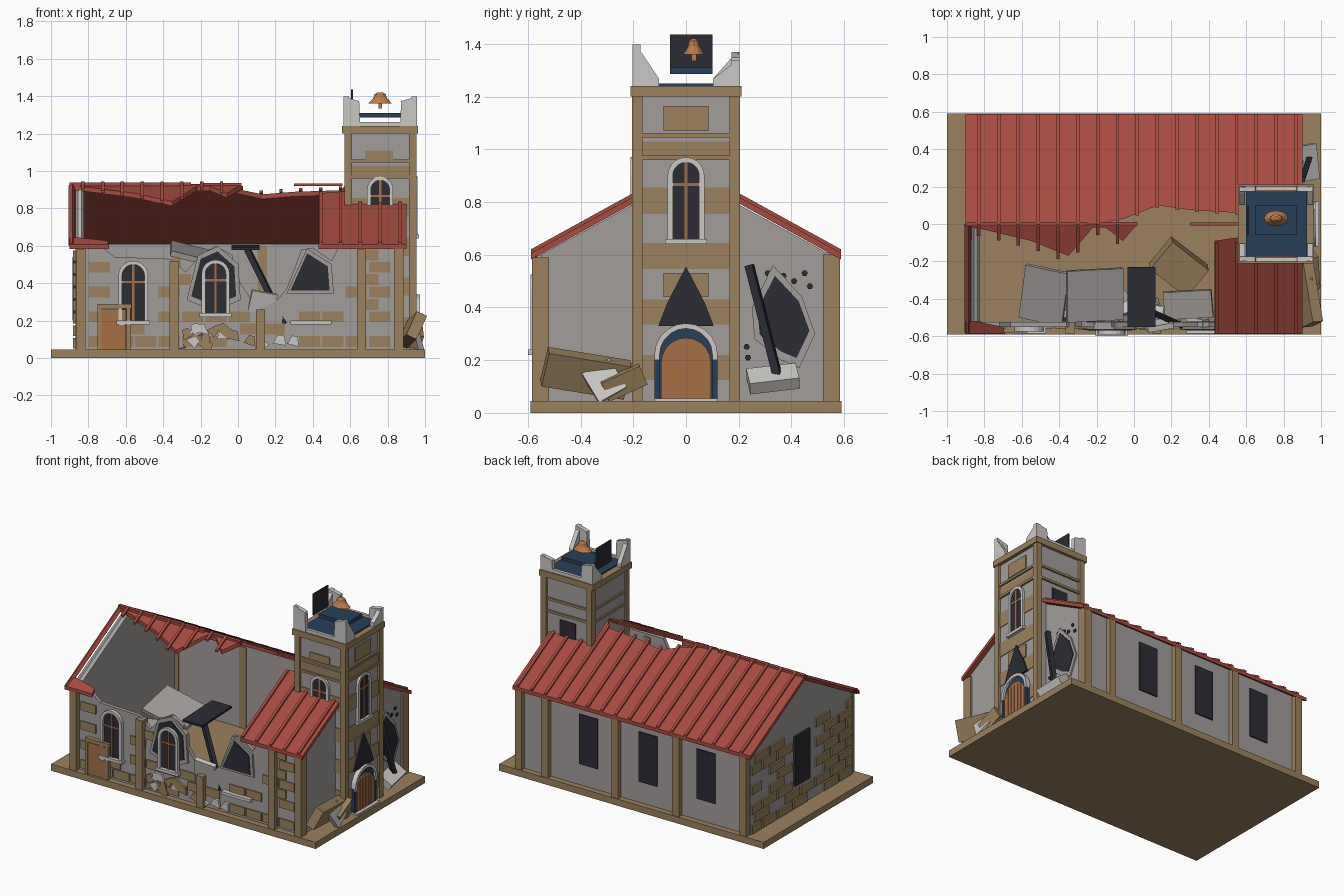
import bpy, bmesh, math, random
from mathutils import Vector, Euler

if "Cube" in bpy.data.objects:
    bpy.data.objects.remove(bpy.data.objects["Cube"])

random.seed(4)
COL = {"tan": (0.33, 0.22, 0.11), "red": (0.38, 0.07, 0.05), "dark": (0.025, 0.025, 0.035),
       "brown": (0.38, 0.16, 0.06), "blue": (0.02, 0.05, 0.1), "white": (0.6, 0.58, 0.56),
       "grey": (0.36, 0.34, 0.33), "copper": (0.5, 0.2, 0.07)}
MATS = {}
for k, c in COL.items():
    MATS[k] = bpy.data.materials.new(k)
    MATS[k].diffuse_color = (*c, 1)


def finish(name, bm, col):
    bmesh.ops.recalc_face_normals(bm, faces=bm.faces)
    me = bpy.data.meshes.new(name)
    bm.to_mesh(me)
    bm.free()
    me.materials.append(MATS[col])
    ob = bpy.data.objects.new(name, me)
    bpy.context.collection.objects.link(ob)
    return ob


def add_prism(bm, pts, vec):
    a = [bm.verts.new(p) for p in pts]
    b = [bm.verts.new(Vector(p) + Vector(vec)) for p in pts]
    bm.faces.new(a)
    bm.faces.new(b[::-1])
    for i in range(len(a)):
        j = (i + 1) % len(a)
        bm.faces.new((a[i], b[i], b[j], a[j]))


def prism(name, pts, vec, col):
    bm = bmesh.new()
    add_prism(bm, pts, vec)
    return finish(name, bm, col)


def slab(name, uz, axis, d0, d1, col):
    """Outline (u, z) on a plane across the given axis, thick from d0 to d1."""
    if axis == "y":
        return prism(name, [(u, d0, z) for u, z in uz], (0, d1 - d0, 0), col)
    return prism(name, [(d0, u, z) for u, z in uz], (d1 - d0, 0, 0), col)


def boxes(name, items, col):
    """Axis aligned boxes (x0, x1, y0, y1, z0, z1) in one object."""
    bm = bmesh.new()
    for x0, x1, y0, y1, z0, z1 in items:
        add_prism(bm, [(x0, y0, z0), (x1, y0, z0), (x1, y1, z0), (x0, y1, z0)], (0, 0, z1 - z0))
    return finish(name, bm, col)


def chunk(name, loc, size, rot, col, taper=1.0):
    """Tilted block of debris, narrowed at its top."""
    x, y, z = (s / 2 for s in size)
    bm = bmesh.new()
    add_prism(bm, [(-x, -y, -z), (x, -y, -z), (x, y, -z), (-x, y, -z)], (0, 0, 2 * z))
    for v in bm.verts:
        if v.co.z > 0:
            v.co.x *= taper
        v.co = Euler([math.radians(a) for a in rot]).to_matrix() @ v.co + Vector(loc)
    return finish(name, bm, col)


def beam(name, p, q, w, col):
    p, q = Vector(p), Vector(q)
    d = q - p
    a = d.cross(Vector((0.3, 1, 0.1))).normalized() * w / 2
    b = d.cross(a).normalized() * w / 2
    return prism(name, [p + a + b, p - a + b, p - a - b, p + a - b], d, col)


def rect(u0, u1, z0, z1):
    return [(u0, z0), (u1, z0), (u1, z1), (u0, z1)]


def arch(c, z0, spring, r, n=10):
    top = [(c + r * math.cos(math.pi * i / n), spring + r * math.sin(math.pi * i / n)) for i in range(n + 1)]
    return [(c + r, z0)] + top + [(c - r, z0)]


def arch_window(name, c, z0, spring, r, axis, d, out):
    slab(name + "_glass", arch(c, z0, spring, r), axis, d, d + out * 0.4, "dark")
    slab(name + "_frame", arch(c, z0, spring, r + 0.02) + arch(c, z0, spring, r)[::-1], axis, d, d + out, "white")
    slab(name + "_sill", rect(c - r - .03, c + r + .03, z0 - .02, z0), axis, d, d + out * 1.4, "white")
    slab(name + "_mullion", rect(c - .006, c + .006, z0, spring + r), axis, d, d + out * .7, "brown")
    slab(name + "_bar", rect(c - r, c + r, spring - .04, spring - .028), axis, d, d + out * .7, "brown")


def lerp(table, x):
    for (x0, y0), (x1, y1) in zip(table, table[1:]):
        if x <= x1:
            return y0 + (y1 - y0) * (x - x0) / (x1 - x0)
    return table[-1][1]


# base and nave walls
boxes("base", [(-1, 1, -.59, .59, 0, .045)], "tan")
broken = [(-.87, .59), (-.72, .59), (-.66, .54), (-.36, .53), (-.28, .46), (-.2, .55), (-.12, .6), (-.03, .55),
          (.0, .42), (.06, .33), (.12, .27), (.2, .3), (.26, .37), (.34, .58), (.4, .59), (.5, .52), (.54, .6), (.87, .6)]
slab("front_wall", [(-.87, .04), (.87, .04)] + broken[::-1], "y", -.55, -.525, "grey")
boxes("back_wall", [(-.87, .87, .525, .55, .04, .61)], "grey")
gable = [(-.55, .04), (.55, .04), (.55, .6), (0, .9), (-.55, .6)]
slab("left_gable_wall", gable, "x", -.87, -.845, "grey")
slab("right_gable_wall", gable, "x", .845, .87, "grey")

# wall pillars
boxes("front_pillars", [(x - .025, x + .025, -.585, -.52, .04, t)
                        for x, t in ((-.84, .58), (-.34, .52), (.12, .26), (.66, .58), (.86, .59))], "tan")
boxes("back_pillars", [(x - .025, x + .025, .52, .585, .04, .6) for x in (-.84, -.33, .13, .66, .86)], "tan")

# stone bricks on the front and left walls
front = []
for row in range(8):
    z = .06 + row * .066
    for i in range(14):
        x = -.8 + i * .125 + (row % 2) * .06
        top = min(lerp(broken, x), lerp(broken, x + .11))
        near_window = any(abs(x + .055 - c) < .15 for c in (-.56, -.12, .39)) and z > .2
        if x < .74 and z + .06 < top and not near_window and random.random() < .6:
            front.append((x, x + .115, -.558, -.54, z, z + .058))
boxes("front_bricks", front, "tan")
left = []
for row in range(8):
    z = .05 + row * .067
    for i in range(7):
        y = -.55 + i * .165 - (row % 2) * .08
        y0, y1 = max(y, -.54), min(y + .15, .54)
        if random.random() < .82 and y1 - y0 > .03 and not (y1 > -.08 and y0 < .08 and z > .15):
            left.append((-.882, -.86, y0, y1, z, z + .056))
boxes("left_bricks", left, "tan")

# plain windows at the back and left
boxes("dark_windows", [(x - .07, x + .07, .54, .558, .19, .53) for x in (-.54, -.1, .35)]
      + [(-.885, -.86, -.08, .08, .2, .54)], "dark")

# front windows, the last two smashed open
arch_window("front_window_a", -.56, .2, .44, .06, "y", -.55, -.025)
holes = {"middle_hole": (-.13, .43, [(-.12, -.1), (.0, -.15), (.12, -.1), (.11, .06), (.02, .14), (-.07, .1)]),
         "right_hole": (.38, .43, [(-.1, -.07), (.11, -.07), (.1, .06), (-.01, .13)])}
for n, (cx, cz, pts) in holes.items():
    slab(n + "_rim", [(cx + u * 1.2, cz + v * 1.2) for u, v in pts], "y", -.565, -.53, "grey")
    slab(n, [(cx + u, cz + v) for u, v in pts], "y", -.57, -.52, "dark")
arch_window("front_window_b", -.12, .24, .45, .055, "y", -.565, -.025)
boxes("broken_sill", [(.28, .5, -.585, -.54, .18, .2)], "white")

# side door
boxes("side_door", [(-.73, -.6, -.575, -.54, .045, .26)], "brown")
boxes("side_door_frame", [(-.75, -.57, -.58, -.54, .265, .29), (-.595, -.575, -.58, -.54, .045, .265),
                          (-.75, -.73, -.58, -.54, .045, .265)], "tan")
boxes("door_latch", [(-.64, -.605, -.585, -.57, .17, .185)], "white")

# roof: outlines in plan, lifted onto the slope


def rp(x, y, up=0.0):
    return Vector((x, y, .93 - .55 * abs(y) + up))


back_edge = [(-.9, 0), (-.2, 0), (-.05, .03), (.13, .1), (.3, .075), (.55, .06), (.58, 0), (.9, 0)]
left_edge = [(-.9, -.01), (-.8, -.03), (-.55, -.09), (-.35, -.17), (-.22, -.02), (-.15, -.02), (-.06, -.09), (.02, -.0)]
DOWN = (0, 0, -.025)
prism("back_roof", [rp(x, y) for x, y in back_edge] + [rp(.9, .588), rp(-.9, .588)], DOWN, "red")
prism("front_roof_left", [rp(x, y) for x, y in left_edge] + [rp(.02, .012), rp(-.9, .012)], DOWN, "red")
prism("front_roof_right", [rp(x, y) for x, y in ((.43, -.588), (.9, -.588), (.9, 0), (.58, 0), (.57, -.07), (.43, -.09))],
      DOWN, "red")
prism("eave_scrap", [rp(x, y) for x, y in ((-.9, -.588), (-.69, -.588), (-.7, -.55), (-.85, -.52), (-.9, -.52))], DOWN, "red")
bm = bmesh.new()
for i in range(17):
    x = -.83 + i * .106
    runs = [(lerp(back_edge, x) - .01, .588)]
    if x < 0:
        runs.append((lerp(left_edge, x) - .04, 0))
    elif x > .43:
        runs.append((-.588, -.1))
    for y0, y1 in runs:
        y0 = max(y0, .0) if y1 > .1 else y0
        add_prism(bm, [rp(x - .009, y0), rp(x + .009, y0), rp(x + .009, y1), rp(x - .009, y1)], (0, 0, .014))
finish("roof_ribs", bm, "red")
boxes("ridge", [(-.9, -.25, -.012, .012, .92, .938), (-.2, .02, -.012, .012, .92, .935), (.3, .56, -.008, .008, .92, .932)], "red")
beam("gable_rafter_outer", rp(-.888, 0, -.01), rp(-.888, -.58, -.01), .025, "red")
beam("gable_rafter_inner", rp(-.84, 0, -.03), rp(-.84, -.56, -.03), .022, "white")

# tower
boxes("tower_body", [(.58, .94, -.19, .19, .04, 1.21)], "grey")
boxes("tower_posts", [(x, x + .04, y, y + .04, .04, 1.21) for x in (.57, .915) for y in (-.205, .165)], "tan")
boxes("tower_bands", [(.6, .945, -.195, .18, a, b) for a, b in
                      ((.965, 1.03), (.755, .855), (.545, .645), (.335, .43), (.125, .22))], "tan")
boxes("tower_blocks", [(.93, .947, -.085, .085, 1.07, 1.165), (.93, .947, -.085, .085, .44, .53),
                       (.68, .83, -.197, -.18, 1.06, 1.11)], "tan")
boxes("tower_ledges", [(.57, .953, -.202, .202, z, z + .016) for z in (.96, 1.045)], "tan")
boxes("tower_cornice", [(.555, .963, -.21, .21, 1.2, 1.24)], "tan")
boxes("tower_deck", [(.6, .925, -.175, .175, 1.23, 1.25), (.65, .87, -.06, .1, 1.285, 1.31)], "blue")
arch_window("tower_window", 0, .66, .9, .05, "x", .943, .017)
arch_window("tower_side_window", .76, .72, .9, .05, "y", -.193, -.017)
boxes("tower_back_window", [(.7, .82, .18, .196, .8, .93)], "dark")

# broken corner battlements, an L of two shards at each corner
for i, (sx, sy, h) in enumerate([(1, 1, .1), (1, -1, .16), (-1, 1, .13), (-1, -1, .16)]):
    ox, oy, cx = .76 + sx * .197, sy * .203, 1.238
    slab(f"battlement_side_{i}", [(oy, cx), (oy - sy * .1, cx), (oy - sy * .1, cx + .03), (oy - sy * .035, cx + h * .8),
                                  (oy, cx + h)], "x", ox, ox - sx * .03, "white")
    slab(f"battlement_front_{i}", [(ox, cx), (ox - sx * .09, cx), (ox - sx * .085, cx + h * .85), (ox, cx + h)],
         "y", oy, oy - sy * .03, "white")
boxes("parapet", [(.6, .92, s * .19 - .01, s * .19 + .01, 1.235, 1.262) for s in (-1, 1)], "white")

# bell and its fallen board
bm = bmesh.new()
prof = [(.064, 1.36), (.052, 1.372), (.036, 1.39), (.03, 1.41), (.014, 1.42)]
rings = [[bm.verts.new((.76 + r * math.cos(a * math.pi / 6), .03 + .65 * r * math.sin(a * math.pi / 6), z))
          for a in range(12)] for r, z in prof]
for p, q in zip(rings, rings[1:]):
    for i in range(12):
        bm.faces.new((p[i], p[(i + 1) % 12], q[(i + 1) % 12], q[i]))
bm.faces.new(rings[0])
bm.faces.new(rings[-1])
finish("bell", bm, "copper")
boxes("bell_clapper", [(.75, .77, .02, .04, 1.335, 1.365)], "copper")
boxes("belfry_board", [(.604, .614, -.06, .1, 1.29, 1.435)], "dark")

# main door with arch surround and pointed gable
slab("door_gable", [(-.105, .33), (.105, .33), (.07, .42), (0, .555), (-.07, .42)], "x", .94, .955, "dark")
slab("door_surround", arch(0, .04, .21, .115), "x", .94, .957, "blue")
slab("door_arch", arch(0, .2, .22, .12) + arch(0, .2, .22, .1)[::-1], "x", .94, .972, "white")
slab("main_door", arch(0, .03, .19, .095), "x", .94, .966, "brown")
boxes("door_planks", [(.96, .97, y - .003, y + .003, .04, .26) for y in (-.06, -.03, 0, .03, .06)], "brown")
boxes("door_step", [(.94, .99, -.12, .12, .02, .055)], "white")
boxes("door_jambs", [(.94, .965, s * .11 - .01, s * .11 + .01, .04, .22) for s in (-1, 1)], "blue")

# breach in the right wall
breach = [(.26, .28), (.36, .2), (.43, .17), (.49, .3), (.44, .44), (.33, .56), (.25, .4)]
slab("breach_rim", breach, "x", .86, .88, "grey")
slab("breach", [(.37 + (u - .37) * .82, .36 + (v - .36) * .8) for u, v in breach], "x", .86, .885, "dark")
bm = bmesh.new()
for y, z in ((.31, .53), (.37, .52), (.41, .5), (.45, .53), (.47, .48), (.36, .45), (.23, .25), (.235, .21), (.4, .46)):
    ring = [(.865, y + .012 * math.cos(a), z + .012 * math.sin(a)) for a in (i * math.pi / 3 for i in range(6))]
    add_prism(bm, ring, (.012, 0, 0))
finish("impact_marks", bm, "dark")
beam("leaning_plank", (.9, .24, .56), (.94, .36, .09), .03, "dark")
chunk("breach_slab", (.93, .33, .13), (.1, .19, .05), (8, 35, 10), "white")

# debris
chunk("corner_stone_a", (.93, -.38, .15), (.06, .32, .14), (-10, 25, 5), "tan")
chunk("corner_stone_b", (.94, -.24, .12), (.08, .16, .08), (25, 15, 10), "tan")
chunk("corner_stone_c", (.96, -.31, .12), (.03, .12, .13), (30, -15, 0), "white")
chunk("big_slab", (-.21, -.38, .55), (.31, .28, .03), (12, 14, 3), "grey")
chunk("left_slab", (-.48, -.38, .3), (.24, .3, .03), (20, -12, -12), "grey")
chunk("dark_slab", (.04, -.39, .59), (.15, .32, .015), (2, 0, 0), "dark")
beam("fallen_beam", (.05, -.45, .58), (.25, -.54, .18), .03, "dark")
chunk("right_slab", (.29, -.43, .25), (.26, .15, .03), (12, -8, 3), "grey")
chunk("tilted_plate", (.13, -.54, .29), (.14, .03, .13), (15, 10, 10), "white")
chunk("floor_block", (.24, -.23, .13), (.25, .19, .14), (8, 10, -38), "tan")
for i in range(34):
    s = random.uniform(.05, .13)
    x = random.gauss(.02, .17)
    chunk(f"rubble_{i}", (max(-.33, min(.4, x)), random.uniform(-.52, -.42), random.uniform(.07, .23 - abs(x) * .3)),
          (s, random.uniform(.03, .08), random.uniform(.03, .1)),
          (random.uniform(-30, 30), random.uniform(-60, 60), random.uniform(-50, 50)),
          random.choice(("white", "white", "grey", "tan")), .4)
for i in range(14):
    chunk(f"spilled_rubble_{i}", (random.uniform(-.28, .34), -.555, random.uniform(.07, .16)),
          (random.uniform(.05, .11), .025, .05), (0, random.uniform(-50, 50), 0), random.choice(("white", "tan")), .5)

for m in bpy.data.materials:
    if m.users and not m.is_grease_pencil:
        m.use_nodes = True
        m.node_tree.nodes["Principled BSDF"].inputs["Base Color"].default_value = m.diffuse_color
